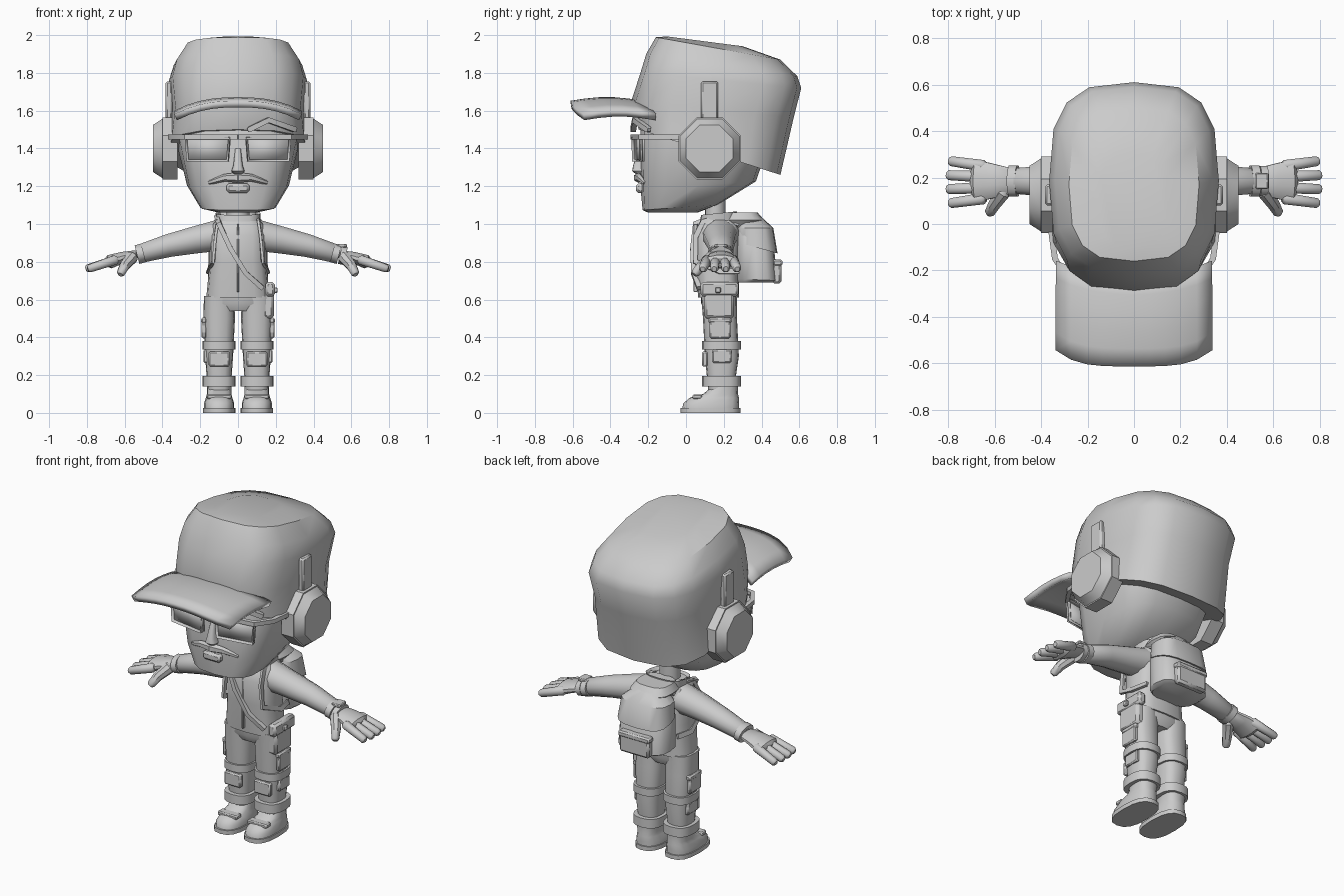
import bpy, bmesh, math
from mathutils import Vector

if "Cube" in bpy.data.objects:
    bpy.data.objects.remove(bpy.data.objects["Cube"])

GREY = (.6, .6, .6, 1)
material = bpy.data.materials.new("plain_grey")
material.use_nodes = True
material.diffuse_color = GREY
material.node_tree.nodes["Principled BSDF"].inputs["Base Color"].default_value = GREY
parts = []


def finish(bm, name, mirror=False):
    bmesh.ops.recalc_face_normals(bm, faces=bm.faces)
    mesh = bpy.data.meshes.new(name)
    bm.to_mesh(mesh)
    bm.free()
    mesh.materials.append(material)
    part = bpy.data.objects.new(name, mesh)
    bpy.context.collection.objects.link(part)
    if mirror:
        part.modifiers.new("mirror", 'MIRROR').use_mirror_merge = False
    parts.append(part)
    return part


def thicken(part, thickness):
    modifier = part.modifiers.new("thickness", 'SOLIDIFY')
    modifier.thickness = thickness
    modifier.offset = 0


def skin(name, rings, mirror=False):
    """Join rings of points into a closed surface."""
    bm = bmesh.new()
    rows = [[bm.verts.new(point) for point in ring] for ring in rings]
    for low, high in zip(rows, rows[1:]):
        for i in range(len(low)):
            bm.faces.new((low[i - 1], low[i], high[i], high[i - 1]))
    bm.faces.new(rows[0])
    bm.faces.new(rows[-1])
    return finish(bm, name, mirror)


def ring(z, front, back, half, tilt=0, centre=0, power=3):
    """A rounded rectangle, tilted along y, with z measured at y = 0."""
    points = []
    for i in range(16):
        angle = math.tau * i / 16
        c, s = [math.copysign(abs(v) ** (2 / power), v)
                for v in (math.cos(angle), math.sin(angle))]
        y = (front + back) / 2 + s * (back - front) / 2
        points.append((centre + half * c, y, z + tilt * y))
    return points


def tube(name, path, start, end, flat=1, sides=10, tip=True, mirror=True, up=(0, 0, 1)):
    """Sweep a tapering oval along a path, optionally with rounded tips."""
    path = [Vector(point) for point in path]
    last = len(path) - 1
    stops = [(p, start + (end - start) * i / last) for i, p in enumerate(path)]
    if tip:
        head = (path[0] - path[1]).normalized() * start * flat / 2
        tail = (path[-1] - path[-2]).normalized() * end * flat / 2
        stops = [(path[0] + head, start * .6), *stops, (path[-1] + tail, end * .6)]
    rings = []
    for i, (point, radius) in enumerate(stops):
        along = stops[min(i + 1, len(stops) - 1)][0] - stops[max(i - 1, 0)][0]
        side = along.cross(Vector(up)).normalized()
        rise = side.cross(along).normalized() * flat
        angles = [math.tau * (k + .5) / sides for k in range(sides)]
        rings.append([point + radius * (side * math.cos(a) + rise * math.sin(a))
                      for a in angles])
    return skin(name, rings, mirror)


def box(name, centre, size, mirror=False):
    bm = bmesh.new()
    bmesh.ops.create_cube(bm, size=1)
    for vert in bm.verts:
        vert.co = [c + s * k for c, s, k in zip(centre, size, vert.co)]
    part = finish(bm, name, mirror)
    part.modifiers.new("bevel", 'BEVEL').width = min(size) / 4


# Head and cap
skin("head", [ring(1.06, front=-.2, back=.06, half=.1),
              ring(1.09, front=-.23, back=.17, half=.2, tilt=.07),
              ring(1.2, front=-.24, back=.37, half=.27, tilt=.07),
              ring(1.5, front=-.24, back=.45, half=.34, tilt=-.1),
              ring(1.6, front=-.2, back=.45, half=.33)])
skin("cap_crown", [ring(1.42, front=-.25, back=.5, half=.37, tilt=-.32),
                   ring(1.62, front=-.29, back=.57, half=.35, tilt=-.1),
                   ring(1.78, front=-.24, back=.61, half=.365, tilt=-.1),
                   ring(1.87, front=-.21, back=.59, half=.34, tilt=-.15),
                   ring(1.96, front=-.16, back=.5, half=.28, tilt=-.18),
                   ring(1.98, front=-.1, back=.3, half=.15, tilt=-.13)])

# Cap visor, drooping towards its sides
bm = bmesh.new()
bmesh.ops.create_grid(bm, x_segments=10, y_segments=5, size=1)
for vert in bm.verts:
    u, depth = abs(vert.co.x), (vert.co.y + 1) / 2
    front = -.61 + .07 * u ** 4
    back = -.23 + .07 * u ** 2
    vert.co.x *= .33
    vert.co.y = front + (back - front) * depth
    vert.co.z = 1.635 - .07 * u ** 2.5 + .02 * math.sin(math.pi * depth)
thicken(finish(bm, "cap_visor"), .035)
tube("hair_lock", [(.06, -.28, 1.5), (.16, -.27, 1.55), (.3, -.2, 1.5)], .02, .02,
     sides=4, mirror=False)

# Headphones
ear = Vector((0, .125, 1.4))
right = Vector((1, 0, 0))
for name, inner, outer, start, end in (("headphone_pad", .32, .4, .178, .178),
                                       ("headphone_shell", .4, .45, .17, .135)):
    tube(name, [ear + right * inner, ear + right * outer], start, end, sides=8, tip=False)
box("headphone_band", (.365, .125, 1.64), (.035, .09, .23), mirror=True)

# Glasses
for name in ("lens", "lens_frame"):
    bm = bmesh.new()
    bm.faces.new([bm.verts.new((x, x / 6 - .28, z)) for x, z in
                  ((.04, 1.46), (.28, 1.46), (.27, 1.33), (.05, 1.33))])
    part = finish(bm, name, mirror=True)
    if name == "lens":
        thicken(part, .008)
    else:
        part.modifiers.new("frame", 'WIREFRAME').thickness = .03
tube("brow_bar", [(0, -.28, 1.46), (.28, -.24, 1.46), (.34, -.15, 1.46), (.36, 0, 1.46)],
     .018, .018, sides=4, tip=False)

# Nose, moustache and lip
skin("nose", [ring(1.26, front=-.26, back=-.2, half=.02),
              ring(1.28, front=-.285, back=-.2, half=.035),
              ring(1.31, front=-.28, back=-.2, half=.025),
              ring(1.4, front=-.25, back=-.2, half=.015)])
tube("moustache", [(0, -.25, 1.245), (.07, -.245, 1.245), (.15, -.22, 1.22)],
     .028, .012, sides=6)
box("lower_lip", (0, -.24, 1.19), (.12, .05, .05))

# Neck, torso and collar
skin("neck", [ring(.98, front=.1, back=.21, half=.06, power=2),
              ring(1.13, front=.1, back=.21, half=.06, power=2)])
skin("hips", [ring(.54, front=.1, back=.25, half=.1),
              ring(.58, front=.08, back=.27, half=.155),
              ring(.66, front=.08, back=.27, half=.155)])
skin("torso", [ring(.61, front=.065, back=.28, half=.168),
               ring(.8, front=.045, back=.28, half=.15),
               ring(.94, front=.04, back=.29, half=.15),
               ring(1, front=.065, back=.28, half=.138),
               ring(1.035, front=.09, back=.25, half=.1)])
skin("collar", [ring(.98, front=.07, back=.27, half=.115, tilt=.1),
                ring(1.04, front=.08, back=.27, half=.12, tilt=.1),
                ring(1.02, front=.1, back=.23, half=.08)])
box("jacket_zip", (0, .05, .82), (.012, .02, .36))

# Arms and hands
tube("sleeve", [(.1, .18, .94), (.23, .18, .915), (.37, .185, .885), (.51, .185, .845)],
     .095, .057, flat=.9, sides=12)
tube("cuff", [(.5, .185, .847), (.535, .185, .838)], .07, .07, flat=.75, sides=12, tip=False)
tube("palm", [(.54, .185, .838), (.61, .185, .823), (.68, .185, .8)],
     .06, .095, flat=.4, sides=12)
for i in range(4):
    spread = i - 1.5
    root = Vector((.65, .18 + .047 * spread, .81))
    end = Vector((.8 - .01 * abs(spread), .18 + .06 * spread, .765))
    tube(f"finger_{i + 1}", [root, end], .027, .023, sides=8)
tube("thumb", [(.56, .14, .825), (.6, .085, .78), (.62, .05, .74)], .034, .023, sides=8)
tube("watch_strap", [(.54, .185, .837), (.57, .185, .83)], .067, .067, flat=.75,
     sides=12, tip=False, mirror=False)
box("watch_face", (.55, .185, .885), (.055, .07, .02))


# Legs and their straps
def leg(name, *levels):
    skin(name, [ring(*level, centre=.1, power=2.6) for level in levels], mirror=True)


leg("trouser_leg", (.1, .12, .25, .06), (.3, .1, .28, .074),
    (.5, .09, .27, .084), (.62, .08, .27, .08))
for name, z, height in (("ankle_strap", .14, .055), ("knee_strap", .335, .045)):
    leg(name, *[(z + height * k, .085, .29, .088) for k in range(2)])
box("knee_pad", (.1, .1, .285), (.11, .03, .08), mirror=True)
box("shin_pocket", (.17, .19, .3), (.025, .1, .07), mirror=True)
box("thigh_pocket", (.18, .18, .445), (.025, .11, .1), mirror=True)
box("thigh_pocket_flap", (.18, .18, .49), (.03, .12, .03), mirror=True)

# Shoes
leg("shoe_sole", (0, -.03, .288, .086), (.025, -.03, .288, .086))
leg("shoe", (.02, -.02, .28, .08), (.05, -.015, .28, .08), (.08, .02, .28, .07),
    (.1, .09, .275, .065), (.14, .14, .275, .065))
box("shoe_strap", (.1, .06, .085), (.13, .05, .025), mirror=True)

# Backpack
skin("backpack", [ring(.69, front=.27, back=.47, half=.14),
                  ring(.72, front=.265, back=.485, half=.16, tilt=-.04),
                  ring(.93, front=.265, back=.46, half=.153),
                  ring(1.03, front=.28, back=.39, half=.08)])
skin("backpack_flap", [ring(.98, front=.28, back=.485, half=.163, tilt=-.28),
                       ring(.98, front=.27, back=.462, half=.15),
                       ring(1.045, front=.29, back=.39, half=.07)])
box("backpack_pocket", (0, .48, .745), (.2, .05, .12))
box("backpack_pocket_flap", (0, .485, .795), (.21, .05, .035))
skin("hood_roll", [ring(.98, front=.2, back=.38, half=.09),
                   ring(1.02, front=.19, back=.415, half=.125),
                   ring(1.06, front=.2, back=.38, half=.1)])
tube("shoulder_strap", [(.1, .28, 1), (.1, .19, 1.04), (.11, .09, 1.01), (.12, .05, .93),
                        (.13, .05, .8), (.16, .18, .75), (.14, .28, .75)],
     .02, .02, flat=.5, sides=4, tip=False, up=(1, 0, .3))

# Cross strap and hip bag on the left side
tube("cross_strap", [(-.11, .16, 1.04), (-.1, .05, 1), (-.04, .035, .87),
                     (.04, .04, .74), (.13, .07, .66)],
     .018, .018, sides=4, tip=False, mirror=False, up=(.8, 0, .5))
box("hip_bag", (.16, .175, .585), (.06, .16, .17))
box("hip_bag_flap", (.17, .178, .655), (.05, .2, .075))
box("hip_bag_button", (.2, .17, .65), (.02, .03, .03))

# Smooth shading with sharp edges kept
bpy.ops.object.select_all(action='DESELECT')
for part in parts:
    part.select_set(True)
bpy.context.view_layer.objects.active = parts[0]
bpy.ops.object.shade_smooth_by_angle(angle=math.radians(40))
